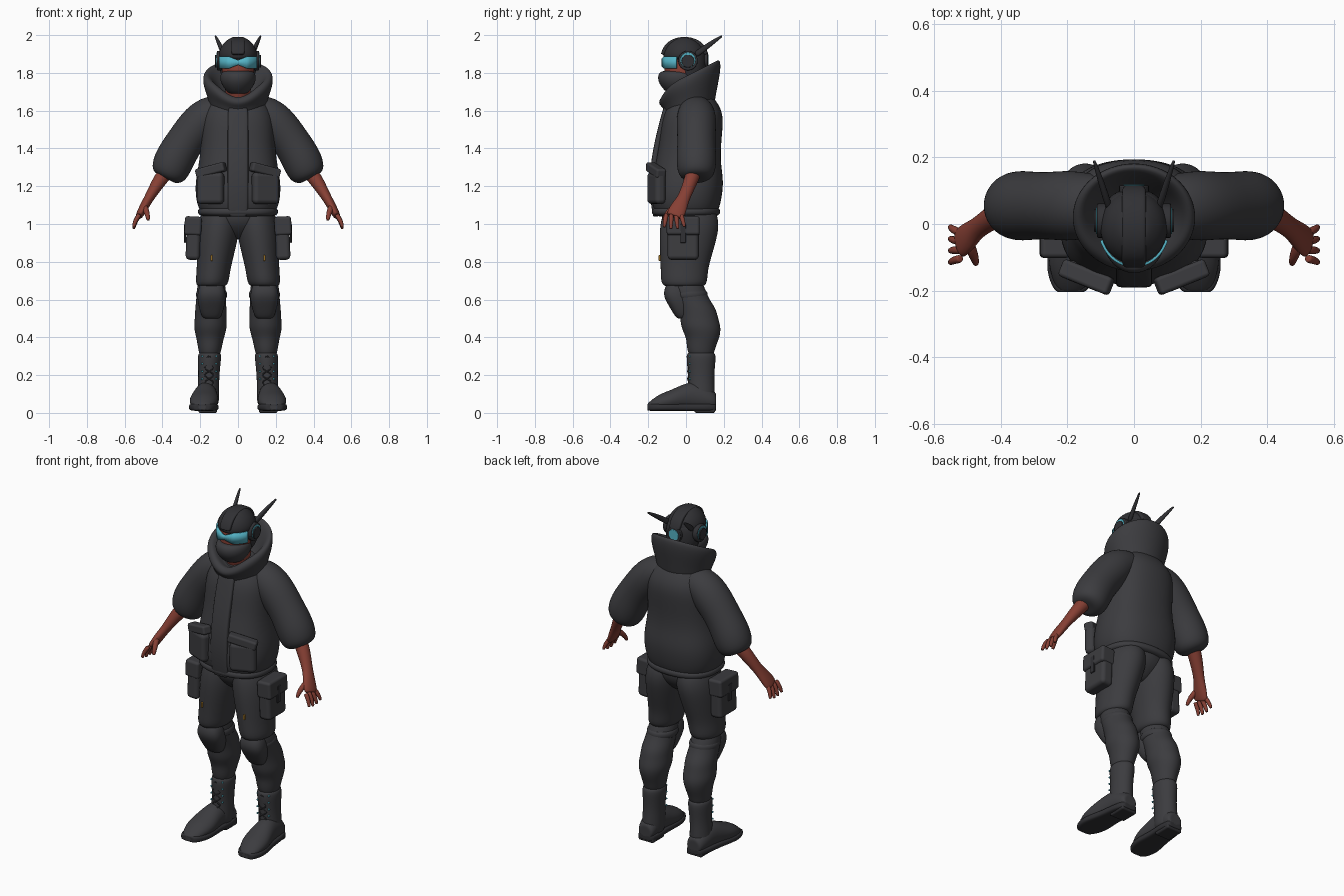
import bpy
import bmesh
from math import sin, cos, pi, radians, copysign
from mathutils import Vector, Matrix, Euler

cube = bpy.data.objects.get("Cube")
if cube:
    bpy.data.objects.remove(cube, do_unlink=True)

X, Y, Z = Matrix.Identity(3)


def material(name, *rgb):
    mat = bpy.data.materials.new(name)
    mat.use_nodes = True
    mat.diffuse_color = (*rgb, 1)
    shader = mat.node_tree.nodes["Principled BSDF"]
    shader.inputs["Base Color"].default_value = (*rgb, 1)
    return mat


CLOTH = material("charcoal cloth", .045, .045, .05)
SHELL = material("black shell", .03, .03, .034)
SKIN = material("red brown skin", .24, .05, .034)
GLOW = material("cyan glass", .09, .45, .56)
BRASS = material("brass", .5, .25, .03)


def finish(name, bm, mat, mirror=False, subdivision=0, bevel=0):
    """Turn a bmesh into a smooth object, optionally mirrored across x."""
    bmesh.ops.recalc_face_normals(bm, faces=bm.faces[:])
    mesh = bpy.data.meshes.new(name)
    bm.to_mesh(mesh)
    bm.free()
    mesh.materials.append(mat)
    mesh.shade_smooth()
    obj = bpy.data.objects.new(name, mesh)
    bpy.context.collection.objects.link(obj)
    if mirror:
        obj.modifiers.new("Mirror", 'MIRROR').use_mirror_merge = False
    if bevel:
        modifier = obj.modifiers.new("Bevel", 'BEVEL')
        modifier.width, modifier.segments, modifier.harden_normals = bevel, 3, True
    if subdivision:
        modifier = obj.modifiers.new("Subdivision", 'SUBSURF')
        modifier.levels = modifier.render_levels = subdivision
    return obj


def loft(name, mat, rows, axis=None, ref=Y, power=2, sides=16, mirror=False):
    """Skin rings (x, y, z, half width, half depth, optional tilt) along a path."""
    bm = bmesh.new()
    centres = [Vector(row[:3]) for row in rows]
    last = len(rows) - 1
    rings = []
    # Each end repeats its ring at a smaller scale, so the cap stays flat
    for i, scale in [(0, .6)] + [(i, 1) for i in range(last + 1)] + [(last, .6)]:
        along = axis or (centres[min(i + 1, last)] - centres[max(i - 1, 0)]).normalized()
        out = (ref - along * ref.dot(along)).normalized()
        across = out.cross(along)
        width, depth, *tilt = rows[i][3:]
        ring = []
        for k in range(sides):
            angle = 2 * pi * k / sides
            c, s = (copysign(abs(f) ** (2 / power), f) * scale for f in (cos(angle), sin(angle)))
            lift = sum(tilt) * (depth * s - max(0, -s) ** 6 * .12)
            ring.append(bm.verts.new(centres[i] + across * width * c + out * depth * s + Z * lift))
        rings.append(ring)
    for lower, upper in zip(rings, rings[1:]):
        for k in range(sides):
            bm.faces.new((lower[k - 1], lower[k], upper[k], upper[k - 1]))
    bm.faces.new(rings[0])
    bm.faces.new(rings[-1])
    return finish(name, bm, mat, mirror, subdivision=sides // 8)


def column(name, mat, low, high, widths, centres, depth, x=0, lean=0, power=2):
    """Upright loft with evenly spaced rings; depth is a share of the width."""
    if not isinstance(centres, list):
        centres = [centres] * len(widths)
    rows = []
    for i, (width, y) in enumerate(zip(widths, centres)):
        t = i / (len(widths) - 1)
        rows.append((x + lean * t, y, low + (high - low) * t, width, width * depth))
    return loft(name, mat, rows, axis=Z, power=power, mirror=x > 0)


def shoe(name, mat, widths, heights, power):
    """Heel-to-toe loft whose underside rests just above the ground."""
    rows = []
    for i, (width, height) in enumerate(zip(widths, heights)):
        t = i / (len(widths) - 1)
        rows.append((.16 + .03 * t, .16 - .365 * t, .01 + height, width, height))
    return loft(name, mat, rows, axis=-Y, ref=Z, power=power, mirror=True)


def box(name, mat, loc, size, bevel, turn=0, slant=0):
    bm = bmesh.new()
    rotation = Euler((0, radians(slant), radians(turn)))
    bmesh.ops.create_cube(bm, size=1, matrix=Matrix.LocRotScale(Vector(loc), rotation, Vector(size)))
    return finish(name, bm, mat, mirror=True, bevel=bevel)


def disc(name, mat, loc, radius, depth, axis):
    bm = bmesh.new()
    rotation = axis.to_track_quat('Z', 'Y')
    bmesh.ops.create_cone(bm, cap_ends=True, segments=24, radius1=radius, radius2=radius,
                          depth=depth, matrix=Matrix.LocRotScale(Vector(loc), rotation, None))
    return finish(name, bm, mat, mirror=loc[0] > 0, bevel=depth / 5)


# Jacket body, hem and front placket
column("jacket_body", CLOTH, 1.04, 1.7, [.2, .23, .23, .21, .2, .2, .19, .1],
       [0, 0, .01, .01, .02, .03, .04, .04], depth=.84, power=2.4)
column("jacket_hem", CLOTH, 1.04, 1.09, [.21, .22, .21], 0, depth=.85, power=2.4)
column("jacket_placket", CLOTH, 1.04, 1.63, [.055] * 5, [-.16, -.18, -.17, -.14, -.1],
       depth=.3, power=4)

# Tall padded collar, rolled over and lower at the front
collar = [(1.6, .15, .1), (1.66, .16, .2), (1.74, .19, .4), (1.79, .19, .5),
          (1.8, .16, .5), (1.74, .12, .4), (1.68, .08, .1)]
loft("collar", CLOTH, [(0, .02, z, width, width * .88, tilt) for z, width, tilt in collar], axis=Z)

# Puffy sleeves
sleeve = [(.05, 1.59, .09), (.14, 1.59, .1), (.2, 1.54, .11), (.28, 1.44, .1),
          (.34, 1.34, .11), (.37, 1.26, .1), (.38, 1.24, .06)]
loft("sleeves", CLOTH, [(x, .055, z, radius, radius) for x, z, radius in sleeve], mirror=True)

# Jacket pockets with slanted flaps
box("jacket_pockets", CLOTH, (.145, -.157, 1.19), (.15, .06, .17), bevel=.025, turn=22)
box("jacket_pocket_flaps", CLOTH, (.143, -.16, 1.285), (.165, .055, .05), bevel=.012,
    turn=22, slant=14)

# Trousers and lower legs
column("trouser_seat", CLOTH, .92, 1.09, [.08, .16, .19, .18], .015, depth=.8)
column("trouser_legs", CLOTH, .67, 1.08, [.09, .09, .1, .11, .115, .1],
       [-.01, -.01, 0, .01, .02, .02], depth=1.4, x=.14, lean=-.05)
column("lower_legs", CLOTH, .3, .7, [.055, .065, .075, .09, .085, .085, .08, .08, .07],
       [.08, .08, .09, .08, .07, .06, .03, .01, 0], depth=1.2, x=.15, lean=-.01)

# Cargo pockets
box("cargo_pockets", CLOTH, (.237, -.015, .915), (.075, .165, .21), bevel=.022, slant=-2)
box("cargo_pocket_flaps", CLOTH, (.238, -.015, .99), (.09, .175, .1), bevel=.015, slant=-3)
box("cargo_straps", SHELL, (.28, -.015, .95), (.01, .03, .1), bevel=.004)
box("trouser_zip_pulls", BRASS, (.14, -.14, .82), (.01, .01, .03), bevel=.002)

# Knee pads and their straps
column("knee_pads", CLOTH, .5, .69, [.05, .07, .08, .06], [-.01, -.03, -.06, -.05],
       depth=.85, x=.14, power=2.6)
column("knee_straps", CLOTH, .6, .65, [.086, .086], .02, depth=1.15, x=.14)

# Boots
column("boot_shafts", CLOTH, .04, .32, [.06, .06, .056, .06, .066], .08,
       depth=1.25, x=.16, lean=-.01)
shoe("boot_feet", CLOTH, [.05, .06, .06, .07, .08, .07, .04],
     [.05, .07, .08, .07, .055, .045, .02], power=2)
shoe("boot_soles", SHELL, [.05, .065, .065, .07, .08, .08, .05], [.02] * 7, power=4)
box("boot_heels", SHELL, (.16, .1, .02), (.1, .11, .04), bevel=.01)

# Laces zigzag up the shaft between eyelets
for flip, label in ((1, "outer"), (-1, "inner")):
    path = []
    for i in range(9):
        side = sin(i * pi / 2) * flip
        path.append((.153 + side * .035, .004 + abs(side) * .018, .14 + i * .02, .005, .005))
    loft(label + "_laces", SHELL, path, sides=8, mirror=True)
for i in range(4):
    for side in (-1, 1):
        disc("lace_eyelets", GLOW, (.153 + side * .037, .02, .18 + i * .04), .005, .008, axis=Y)

# Forearms, thumbs and fingers
loft("forearms", SKIN, [
    (.36, .05, 1.3, .04, .04), (.41, .03, 1.24, .04, .04), (.47, -.01, 1.14, .025, .03),
    (.495, -.035, 1.095, .025, .045), (.525, -.06, 1.04, .02, .05)], mirror=True)
loft("thumbs", SKIN, [
    (.5, -.05, 1.1, .02, .02), (.48, -.1, 1.06, .016, .016), (.475, -.12, 1.02, .01, .01)],
    sides=8, mirror=True)
for i, finger in enumerate(("little", "ring", "middle", "index")):
    base = Vector((.522, -.026 - i * .026, 1.05))
    tip = Vector((.553, -.008 - i * .036, .985 - .012 * sin(i)))
    knuckle = base.lerp(tip, .5) + X * .007
    loft(finger + "_fingers", SKIN, [
        (*point, radius, radius) for point, radius in
        ((base, .014), (knuckle, .013), (tip, .009))], sides=8, mirror=True)

# Head, face mask and helmet
column("head", SKIN, 1.62, 1.95, [.06, .065, .088, .09, .06], [.01, 0, -.02, -.01, 0], depth=1.15)
column("face_mask", CLOTH, 1.69, 1.81, [.05, .085, .1, .09], -.04, depth=1.15)
column("helmet_dome", SHELL, 1.87, 1.985, [.1, .105, .097, .08, .045], -.01, depth=1.1)
column("helmet_back", SHELL, 1.74, 1.92, [.07, .1, .1, .09], .03, depth=.8)
ridge = [radians(28 * i) for i in range(-3, 4)]
loft("helmet_ridge", SHELL, [
    (0, .116 * sin(angle) - .008, 1.88 + .102 * cos(angle) ** .8, .036, .012)
    for angle in ridge], ref=Z, power=4)

# Wraparound visor with a nose notch
bm = bmesh.new()
pairs = []
for i in range(-12, 13):
    angle = radians(i * 6)
    notch = max(0, 1 - abs(i) / 5) * .02
    x, y = .107 * sin(angle), -.014 - .117 * cos(angle)
    pairs.append([bm.verts.new((x, y, z)) for z in (1.822 + notch, 1.888 - notch)])
for (low, high), (next_low, next_high) in zip(pairs, pairs[1:]):
    bm.faces.new((low, next_low, next_high, high))
visor = finish("visor", bm, GLOW)
visor.modifiers.new("Solidify", 'SOLIDIFY').thickness = .008

# Ear pods, rear lens and antennae
disc("ear_pods", SHELL, (.097, .01, 1.865), .052, .03, axis=X)
disc("ear_rings", GLOW, (.11, .01, 1.868), .04, .008, axis=X)
disc("ear_caps", SHELL, (.112, .01, 1.862), .034, .018, axis=X)
disc("rear_housing", SHELL, (0, .104, 1.865), .045, .024, axis=Y)
disc("rear_lens", GLOW, (0, .114, 1.865), .032, .009, axis=Y)
loft("antennae", SHELL, [
    (.075, .05, 1.895, .012, .018), (.1, .13, 1.955, .01, .015), (.12, .19, 1.995, .005, .006)],
    ref=Z, sides=8, power=3, mirror=True)
